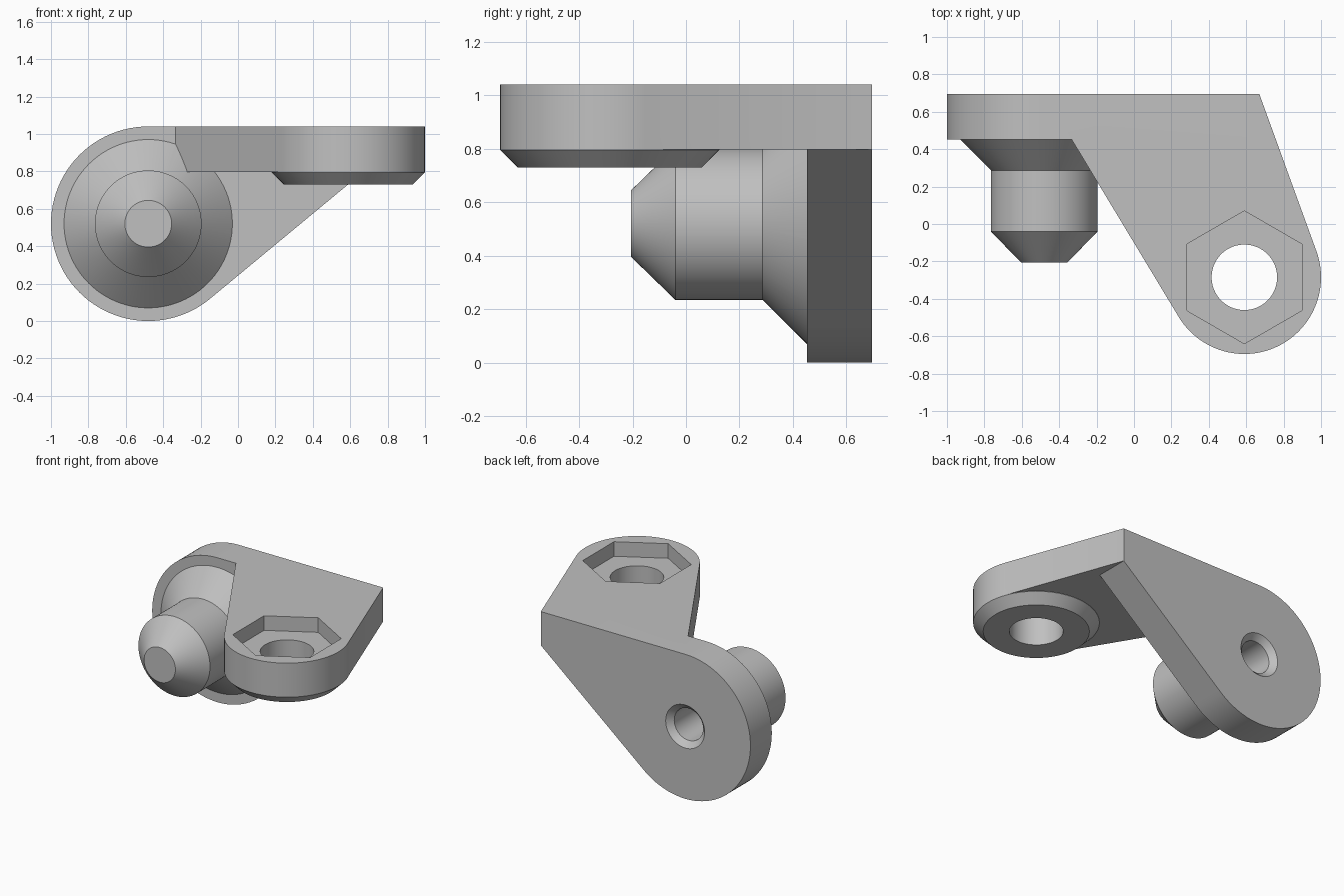
import bpy, bmesh
from math import sin, cos, pi, radians
from mathutils import Matrix, Vector
from mathutils.geometry import convex_hull_2d

cube = bpy.data.objects.get("Cube")
if cube:
    bpy.data.objects.remove(cube, do_unlink=True)

grey = bpy.data.materials.new("plain grey")
grey.use_nodes = True
colour = (0.53, 0.53, 0.53, 1)
grey.diffuse_color = colour
grey.node_tree.nodes["Principled BSDF"].inputs["Base Color"].default_value = colour

HEIGHT, BACK, THICK = 1.04, 0.695, 0.243
UNDER = HEIGHT - THICK
POST_X, POST_Z, PLATE_R = -0.48, 0.52, 0.52
LUG_X, LUG_Y, LUG_R = 0.59, -0.285, 0.41
CORNER_X = 0.67
TO_BACK = Matrix.Rotation(radians(90), 4, "X")   # local z points to -y


def circle(x, y, r, n=96, turn=0.0):
    return [(x + r * cos(turn + 2 * pi * i / n), y + r * sin(turn + 2 * pi * i / n))
            for i in range(n)]


def finish(name, bm, matrix):
    bmesh.ops.recalc_face_normals(bm, faces=bm.faces)
    bm.transform(matrix)
    mesh = bpy.data.meshes.new(name)
    bm.to_mesh(mesh)
    bm.free()
    mesh.materials.append(grey)
    obj = bpy.data.objects.new(name, mesh)
    bpy.context.collection.objects.link(obj)
    return obj


def loft(name, rings, matrix=Matrix()):
    """Join stacked outlines, each (points, z), and cap both ends."""
    bm = bmesh.new()
    loops = [[bm.verts.new((x, y, z)) for x, y in pts] for pts, z in rings]
    for low, high in zip(loops, loops[1:]):
        n = len(low)
        for i in range(n):
            j = (i + 1) % n
            bm.faces.new((low[i], low[j], high[j], high[i]))
    bm.faces.new(loops[0][::-1])
    bm.faces.new(loops[-1])
    return finish(name, bm, matrix)


def lathe(name, x, y, profile, matrix=Matrix()):
    return loft(name, [(circle(x, y, r), z) for r, z in profile], matrix)


def hull(points):
    return [points[i] for i in convex_hull_2d([Vector(p) for p in points])]


def combine(target, other, operation):
    mod = target.modifiers.new(other.name, "BOOLEAN")
    mod.operation, mod.solver, mod.object = operation, "EXACT", other
    bpy.context.view_layer.objects.active = target
    bpy.ops.object.modifier_apply(modifier=mod.name)
    bpy.data.objects.remove(other, do_unlink=True)


# Upright plate at the back: round end with tangents to the corner
outline = hull(circle(POST_X, POST_Z, PLATE_R) + [(CORNER_X, HEIGHT), (CORNER_X, UNDER)])
bracket = loft("angle_bracket", [(outline, -BACK), (outline, THICK - BACK)], TO_BACK)

# Level plate on top, tapering to the round lug
outline = hull(circle(LUG_X, LUG_Y, LUG_R) + [(POST_X, BACK), (CORNER_X, BACK)])
top_plate = loft("top_plate", [(outline, UNDER), (outline, HEIGHT)])

# Chamfered boss below the lug
boss = lathe("lug_boss", LUG_X, LUG_Y,
             [(0.345, 0.73), (LUG_R, UNDER - 0.002), (LUG_R, UNDER + 0.05)])

# Post with flared root and chamfered tip
post = lathe("post", POST_X, POST_Z,
             [(0.45, -0.58), (0.45, -0.452), (0.285, -0.287), (0.285, 0.04), (0.125, 0.205)],
             TO_BACK)

for part in (top_plate, boss, post):
    combine(bracket, part, "UNION")

# Hexagonal nut pocket and bolt hole through the lug
hexagon = circle(LUG_X, LUG_Y, 0.355, 6, pi / 2)
pocket = loft("nut_pocket", [(hexagon, HEIGHT - 0.105), (hexagon, HEIGHT + 0.1)])
bolt_hole = lathe("bolt_hole", LUG_X, LUG_Y, [(0.175, 0.6), (0.175, 1.2)])

# Countersunk blind hole in the back, running into the post
blind_hole = lathe("blind_hole", POST_X, POST_Z,
                   [(0.155, -0.8), (0.155, -BACK), (0.115, 0.04 - BACK), (0.115, 0.0)],
                   TO_BACK)

for cutter in (pocket, bolt_hole, blind_hole):
    combine(bracket, cutter, "DIFFERENCE")

# Smooth round surfaces, sharp edges kept
bpy.ops.object.select_all(action="DESELECT")
bracket.select_set(True)
bpy.context.view_layer.objects.active = bracket
bpy.ops.object.shade_smooth_by_angle(angle=radians(25))
